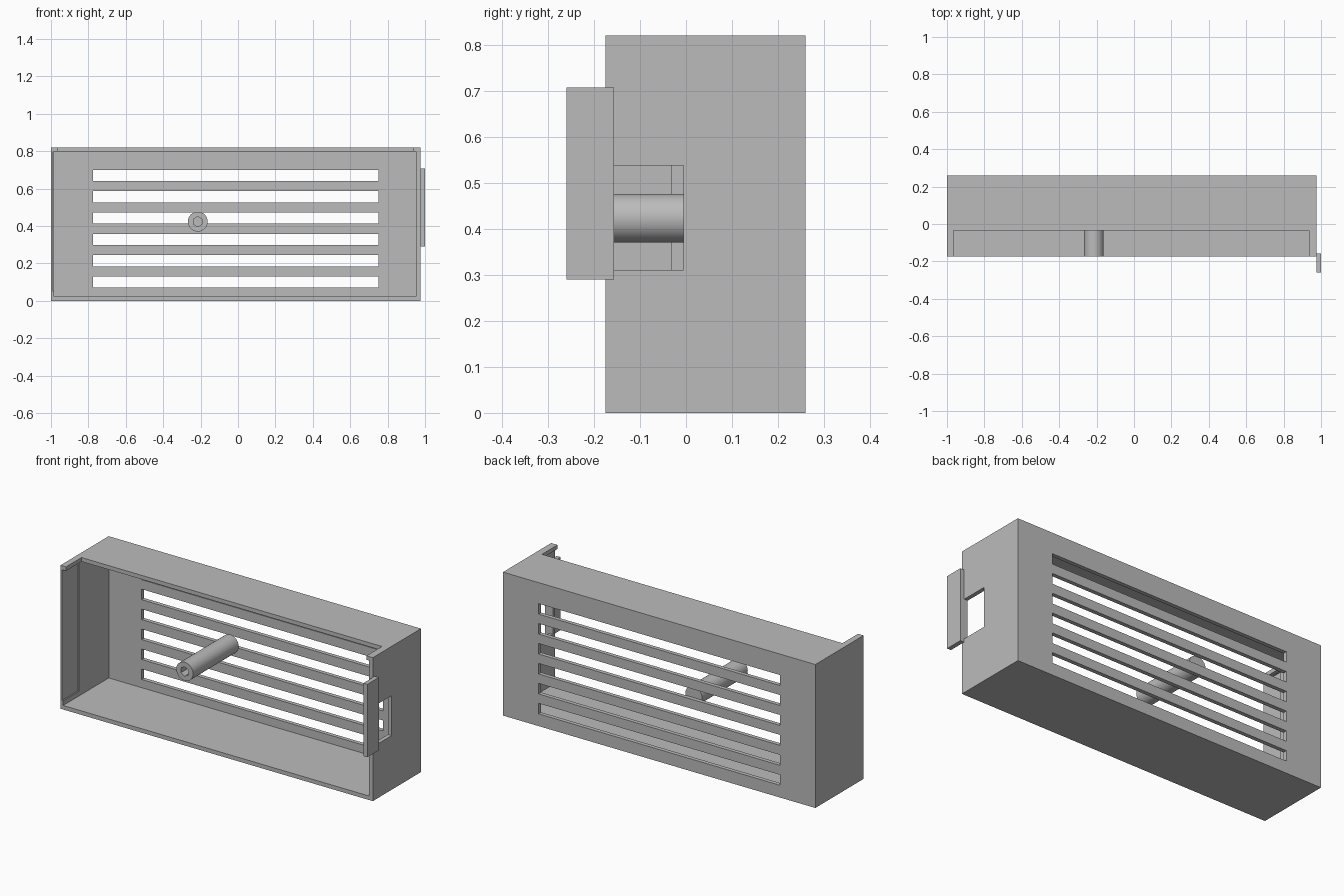
import bpy
import math

if "Cube" in bpy.data.objects:
    bpy.data.objects.remove(bpy.data.objects["Cube"], do_unlink=True)

grey = bpy.data.materials.new("plain grey")
grey.use_nodes = True
COLOUR = (0.5, 0.5, 0.5, 1)
grey.diffuse_color = COLOUR
grey.node_tree.nodes["Principled BSDF"].inputs["Base Color"].default_value = COLOUR


def box(name, x, y, z):
    """Box from (min, max) pairs on each axis."""
    bpy.ops.mesh.primitive_cube_add(size=1, location=[sum(p) / 2 for p in (x, y, z)])
    ob = bpy.context.object
    ob.name = name
    ob.scale = [p[1] - p[0] for p in (x, y, z)]
    bpy.ops.object.transform_apply(location=True, rotation=False, scale=True)
    ob.data.materials.append(grey)
    return ob


def rod(name, sides, radius, x, y, z):
    """Cylinder lying along y between the pair y."""
    bpy.ops.mesh.primitive_cylinder_add(
        vertices=sides, radius=radius, depth=y[1] - y[0],
        location=(x, sum(y) / 2, z), rotation=(math.pi / 2, 0, 0))
    ob = bpy.context.object
    ob.name = name
    ob.data.materials.append(grey)
    return ob


def cut(target, cutter):
    """Subtract the cutter, then remove it."""
    mod = target.modifiers.new("cut", 'BOOLEAN')
    mod.operation = 'DIFFERENCE'
    mod.solver = 'EXACT'
    mod.object = cutter
    bpy.context.view_layer.objects.active = target
    bpy.ops.object.modifier_apply(modifier=mod.name)
    bpy.data.objects.remove(cutter, do_unlink=True)


LEFT, RIGHT, FRONT, BACK, TOP = -1.0, 0.975, -0.175, 0.26, 0.82
WALL = 0.023
INNER_BACK = BACK - WALL

# Open-fronted housing
housing = box("housing", (LEFT, RIGHT), (FRONT, BACK), (0, TOP))
cut(housing, box("cavity", (LEFT + 0.017, RIGHT - WALL), (FRONT - 0.2, INNER_BACK),
                 (WALL, TOP - WALL)))

# Notch in the front of the top panel, leaving small corner lips
cut(housing, box("top_notch", (-0.965, 0.935), (FRONT - 0.2, -0.035), (0.7, 1)))

# Shallow recess in the end wall
cut(housing, box("wall_recess", (-0.99, -0.9), (FRONT - 0.2, -0.033), (0.05, 0.795)))

# Window in the other end wall, beside the clip
cut(housing, box("clip_window", (0.9, 1.1), (-0.157, -0.005), (0.31, 0.538)))

# Ventilation slots through the back panel
for i in range(6):
    low = 0.07 + i * 0.114
    cut(housing, box("slot", (-0.775, 0.75), (0.2, 0.4), (low, low + 0.06)))

# Clip plate outside the end wall
box("clip_plate", (RIGHT, 1.0), (-0.26, -0.157), (0.29, 0.707))

# Screw post with a blind hexagonal socket
post = rod("screw_post", 48, 0.053, -0.215, (FRONT, INNER_BACK), 0.423)
cut(post, rod("socket", 6, 0.027, -0.215, (FRONT - 0.1, 0.1), 0.423))
bpy.ops.object.select_all(action='DESELECT')
post.select_set(True)
bpy.context.view_layer.objects.active = post
bpy.ops.object.shade_smooth_by_angle(angle=math.radians(30))
